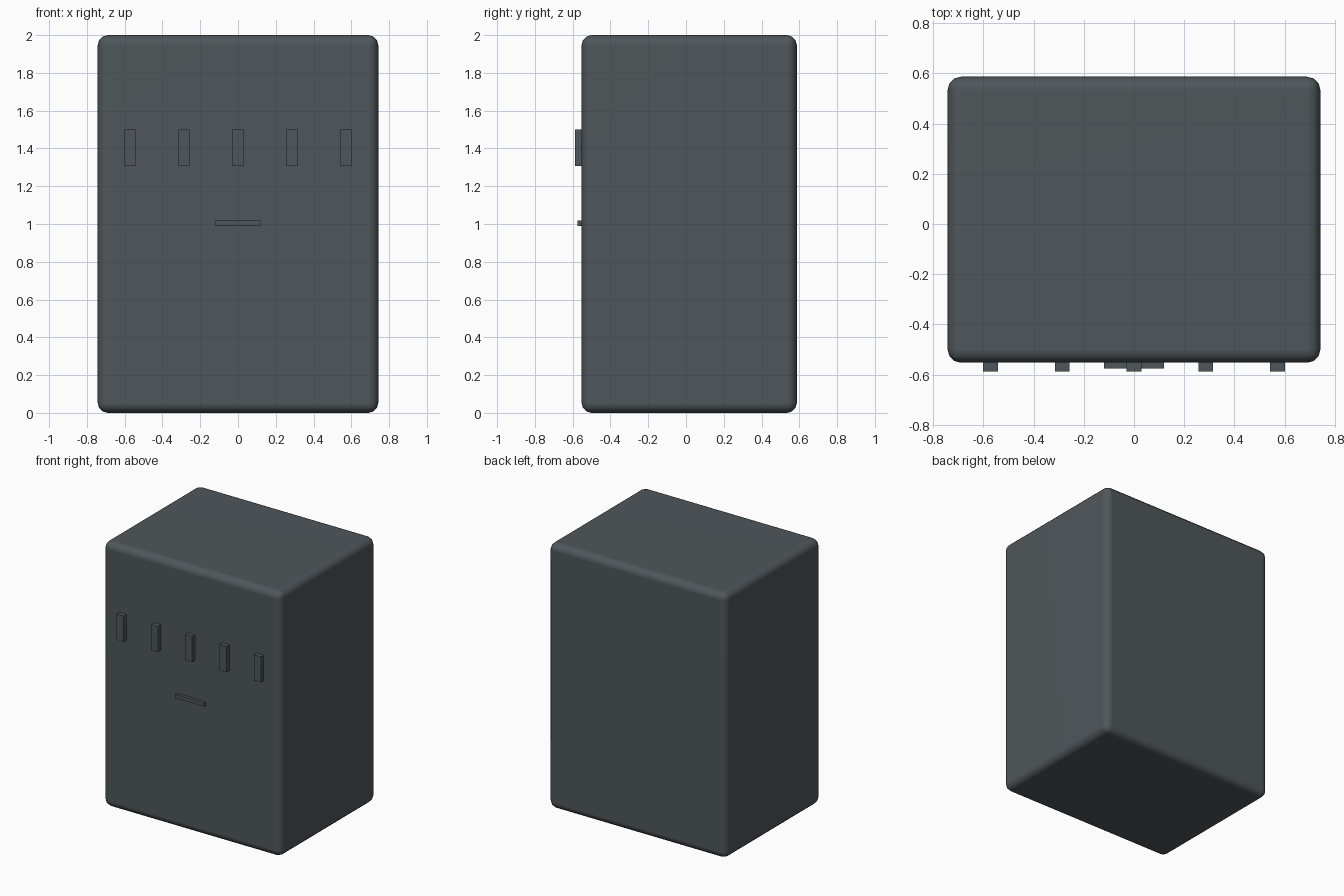
import bpy
import bmesh
from mathutils import Matrix, Vector

old = bpy.data.objects.get("Cube")
if old:
    bpy.data.objects.remove(old, do_unlink=True)

# Single slate grey finish
slate = bpy.data.materials.new("slate_grey")
slate.use_nodes = True
colour = (0.078, 0.094, 0.102, 1)
slate.diffuse_color = colour
slate.node_tree.nodes["Principled BSDF"].inputs["Base Color"].default_value = colour


def box(name, low, high):
    low, high = Vector(low), Vector(high)
    mesh = bpy.data.meshes.new(name)
    bm = bmesh.new()
    bmesh.ops.create_cube(bm, size=1, matrix=Matrix.Diagonal((*(high - low), 1)))
    bm.to_mesh(mesh)
    bm.free()
    obj = bpy.data.objects.new(name, mesh)
    obj.location = (low + high) / 2
    obj.data.materials.append(slate)
    bpy.context.collection.objects.link(obj)
    return obj


FRONT = -0.553
BACK = 0.587

# Cabinet body with softly rounded edges
body = box("cabinet_body", (-0.743, FRONT, 0), (0.743, BACK, 2))
bevel = body.modifiers.new("rounded_edges", "BEVEL")
bevel.width = 0.053
bevel.segments = 3
for face in body.data.polygons:
    face.use_smooth = True
normals = body.modifiers.new("flat_panels", "WEIGHTED_NORMAL")
normals.keep_sharp = True

# Row of upright ribs across the upper front
for i in range(5):
    x = (i - 2) * 0.286
    box(f"front_rib_{i + 1}", (x - 0.029, -BACK, 1.307), (x + 0.029, FRONT, 1.5))

# Slim horizontal handle below the ribs
box("front_handle", (-0.12, -0.575, 0.99), (0.12, FRONT, 1.018))
